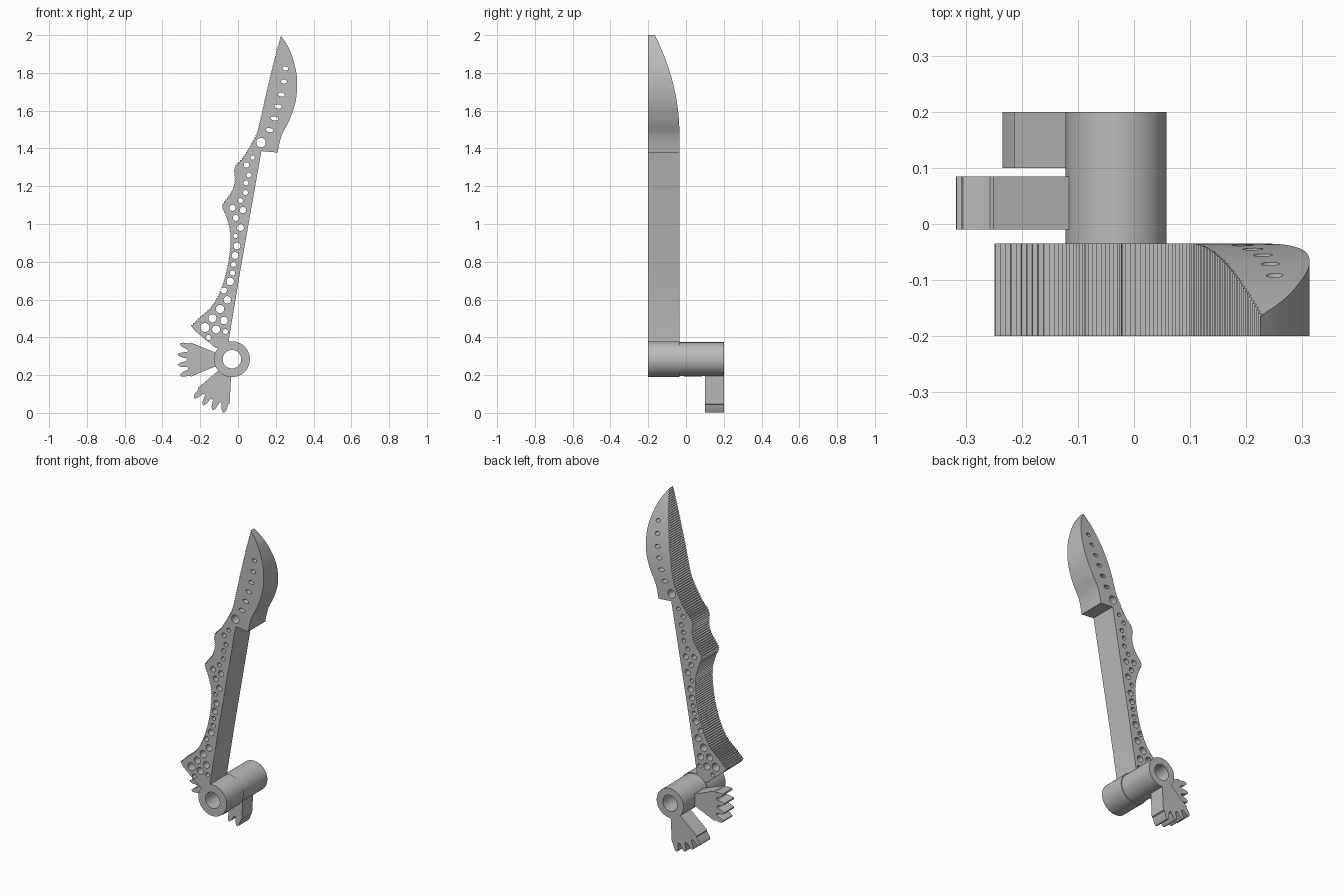
import bpy
import bmesh
from math import sin, cos, radians, pi
from mathutils import Vector

cube = bpy.data.objects.get("Cube")
if cube:
    bpy.data.objects.remove(cube, do_unlink=True)

grey = bpy.data.materials.new("plain grey")
grey.use_nodes = True
COLOUR = (0.5, 0.5, 0.5, 1)
grey.diffuse_color = COLOUR
grey.node_tree.nodes["Principled BSDF"].inputs["Base Color"].default_value = COLOUR

HUB = Vector((-0.032, 0.284))


def ellipse(centre, rx, ry, tilt=0.0, count=24):
    """Closed loop in the front plane."""
    c, s = cos(tilt), sin(tilt)
    loop = []
    for i in range(count):
        a = 2 * pi * i / count
        u, v = rx * cos(a), ry * sin(a)
        loop.append(Vector((centre[0] + u * c - v * s, centre[1] + u * s + v * c)))
    return loop


def smooth_path(points, steps=10):
    """Catmull-Rom path through the points."""
    pts = [points[0]] + points + [points[-1]]
    path = []
    for a, b, c, d in zip(pts, pts[1:], pts[2:], pts[3:]):
        for i in range(steps):
            t = i / steps
            path.append(0.5 * (2 * b + (c - a) * t + (2 * a - 5 * b + 4 * c - d) * t**2
                               + (3 * b - a - 3 * c + d) * t**3))
    return path + [points[-1]]


def serrate(path, pitch, depth):
    """Resample a path evenly and push every second point inwards."""
    result, walked, target = [], 0.0, 0.0
    for a, b in zip(path, path[1:]):
        length = (b - a).length
        while target <= walked + length:
            point = a.lerp(b, (target - walked) / length)
            if len(result) % 2:
                side = (b - a).normalized()
                point = point + Vector((-side.y, side.x)) * depth
            result.append(point)
            target += pitch / 2
        walked += length
    return result + [path[-1]]


def plate(name, loops, front, back, back_rule=None):
    """Extrude an outline with holes from front to back along y."""
    curve = bpy.data.curves.new(name, "CURVE")
    curve.dimensions = "2D"
    curve.fill_mode = "BOTH"
    curve.extrude = 0.5
    for loop in loops:
        spline = curve.splines.new("POLY")
        spline.points.add(len(loop) - 1)
        for p, co in zip(spline.points, loop):
            p.co = (co[0], co[1], 0, 1)
        spline.use_cyclic_u = True
    temp = bpy.data.objects.new(name + " outline", curve)
    bpy.context.collection.objects.link(temp)
    graph = bpy.context.evaluated_depsgraph_get()
    mesh = bpy.data.meshes.new_from_object(temp.evaluated_get(graph))
    bpy.data.objects.remove(temp, do_unlink=True)

    bm = bmesh.new()
    bm.from_mesh(mesh)
    bmesh.ops.remove_doubles(bm, verts=bm.verts, dist=0.0001)
    for v in bm.verts:
        x, z, depth = v.co
        y = front if depth < 0 else back
        if depth > 0 and back_rule:
            y = back_rule(z)
        v.co = (x, y, z)
    bmesh.ops.recalc_face_normals(bm, faces=bm.faces)
    bm.to_mesh(mesh)
    bm.free()
    mesh.materials.clear()
    mesh.materials.append(grey)
    obj = bpy.data.objects.new(name, mesh)
    bpy.context.collection.objects.link(obj)
    bpy.ops.object.select_all(action="DESELECT")
    obj.select_set(True)
    bpy.context.view_layer.objects.active = obj
    bpy.ops.object.shade_smooth_by_angle(angle=radians(30))
    return obj


def milli(rows):
    return [Vector((x / 1000, z / 1000)) for x, z in rows]


# Blade outline: serrated spine, plain shaft edge, curved cutting edge
spine = milli([(225, 2000), (188, 1862), (146, 1688), (108, 1519), (87, 1460),
               (29, 1360), (-13, 1312), (-23, 1280), (-19, 1233), (-34, 1175),
               (-76, 1117), (-86, 1090), (-66, 1042), (-45, 963), (-45, 868),
               (-61, 762), (-92, 656), (-140, 566), (-204, 508), (-249, 463)])
shaft = milli([(-232, 438), (-120, 345), (-85, 340), (-45, 360), (-49, 386),
               (11, 746), (124, 1386), (209, 1378)])
edge = milli([(209, 1378), (230, 1466), (272, 1550), (304, 1645), (313, 1740),
              (304, 1825), (272, 1926), (225, 2000)])
outline = serrate(smooth_path(spine), 0.013, 0.006) + shaft[:-1] + smooth_path(edge)[:-1]

# Round holes down the shaft: x, z, radius
holes = [(122, 1431, 25), (77, 1352, 12), (45, 1312, 14), (58, 1259, 13),
         (42, 1217, 13), (40, 1167, 13), (13, 1124, 13), (-29, 1085, 16),
         (26, 1074, 17), (-11, 1032, 16), (13, 981, 18), (-13, 937, 12),
         (-5, 884, 18), (-16, 833, 18), (-24, 786, 13), (-29, 741, 14),
         (-42, 696, 20), (-74, 648, 16), (-56, 598, 20), (-95, 550, 22),
         (-135, 500, 21), (-74, 489, 20), (-175, 452, 24), (-116, 442, 21),
         (-66, 431, 13), (-156, 399, 13)]
loops = [outline] + [ellipse((x / 1000, z / 1000), r / 1000, r / 1000) for x, z, r in holes]

# Slanted slots along the blade
slots = milli([(251, 1823), (243, 1754), (230, 1685), (212, 1622), (193, 1558), (167, 1497)])
for i, centre in enumerate(slots):
    loops.append(ellipse(centre, 0.015 + 0.0012 * min(i, 4), 0.011, radians(-10)))


# The back of the blade thins in a curve towards the tip
def thin_tip(z):
    return -0.035 - 0.48 * max(0, z - 1.48) ** 2


plate("blade", loops, -0.2, -0.035, thin_tip)

# Hub tube in two widths
bore = ellipse(HUB, 0.049, 0.049, count=64)
plate("hub_front", [ellipse(HUB, 0.095, 0.095, count=64), bore], -0.2, -0.035)
plate("hub_back", [ellipse(HUB, 0.09, 0.09, count=64), bore], -0.035, 0.2)


# Fan-shaped tabs ending in four rounded fingers
def fan(name, start, end, front, back):
    finger = [(0, 0.236), (0.14, 0.24), (0.28, 0.272), (0.42, 0.286),
              (0.58, 0.286), (0.72, 0.272), (0.86, 0.24)]
    polar = [(0, 0.07)]
    polar += [((i + t) / 4, r) for i in range(4) for t, r in finger]
    polar += [(1, 0.236), (1, 0.07), (0.5, 0.07)]
    loop = []
    for t, r in polar:
        a = radians(start + (end - start) * t)
        loop.append(HUB + r * Vector((cos(a), sin(a))))
    plate(name, [loop], front, back)


fan("side_tab", 158, 203, -0.01, 0.085)
fan("lower_tab", 220, 267, 0.1, 0.2)
